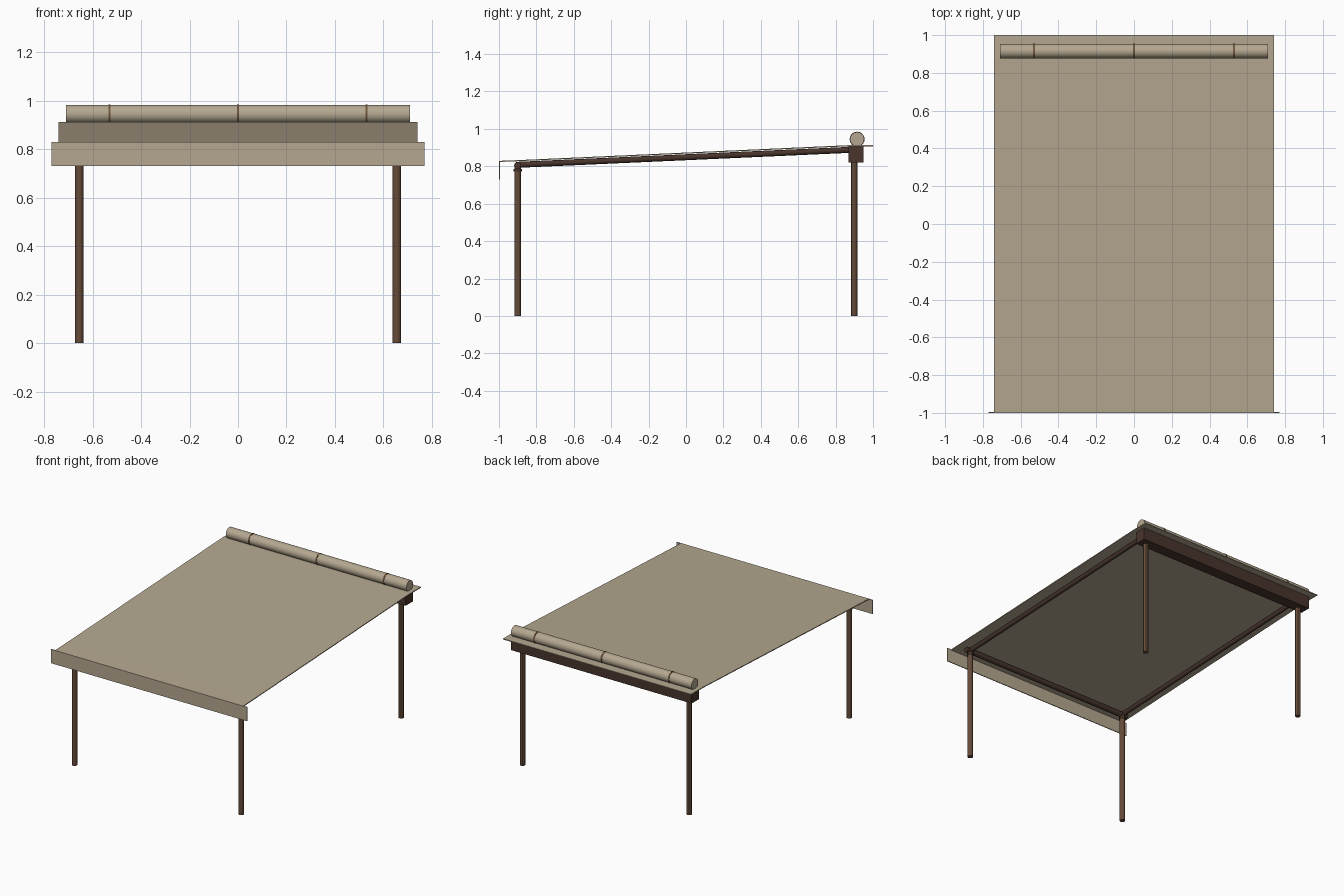
import bpy
from mathutils import Vector

if "Cube" in bpy.data.objects:
    bpy.data.objects.remove(bpy.data.objects["Cube"])


def material(name, rgb):
    m = bpy.data.materials.new(name)
    m.diffuse_color = (*rgb, 1)
    m.use_nodes = True
    m.node_tree.nodes["Principled BSDF"].inputs["Base Color"].default_value = m.diffuse_color
    return m


cloth = material("canvas", (0.46, 0.39, 0.28))
wood = material("pole_wood", (0.13, 0.07, 0.04))
dark = material("dark_wood", (0.065, 0.035, 0.025))
strap = material("strap_leather", (0.16, 0.09, 0.045))


def rod(name, a, b, r, mat, sides=12):
    a, b = Vector(a), Vector(b)
    d = b - a
    bpy.ops.mesh.primitive_cylinder_add(vertices=sides, radius=r, depth=d.length, location=(a + b) / 2)
    o = bpy.context.object
    o.name = name
    o.rotation_euler = d.to_track_quat('Z', 'Y').to_euler()
    o.data.materials.append(mat)
    bpy.ops.object.shade_smooth_by_angle()
    return o


def box(name, lo, hi, mat):
    lo, hi = Vector(lo), Vector(hi)
    bpy.ops.mesh.primitive_cube_add(size=1, location=(lo + hi) / 2)
    o = bpy.context.object
    o.name = name
    o.scale = hi - lo
    o.data.materials.append(mat)
    return o


# Canopy sheet: thin side profile extruded across x
T, W = 0.006, 0.74
line = [(-1, 0.829), (-0.9, 0.833), (0.87, 0.913), (1, 0.913)]
profile = line + [(y, z - T) for y, z in reversed(line)]
n = len(profile)
verts = [(x, y, z) for x in (-W, W) for y, z in profile]
faces = [(i, (i + 1) % n, n + (i + 1) % n, n + i) for i in range(n)]
for i in range(3):
    cap = (i, i + 1, n - 2 - i, n - 1 - i)
    faces += [cap[::-1], tuple(n + k for k in cap)]
mesh = bpy.data.meshes.new("canopy_sheet")
mesh.from_pydata(verts, [], [f[::-1] for f in faces])
mesh.materials.append(cloth)
canopy = bpy.data.objects.new("canopy_sheet", mesh)
bpy.context.collection.objects.link(canopy)
bpy.context.view_layer.objects.active = canopy
bpy.ops.object.mode_set(mode='EDIT')
bpy.ops.mesh.select_all(action='SELECT')
bpy.ops.mesh.normals_make_consistent(inside=False)
bpy.ops.object.mode_set(mode='OBJECT')

# Hanging front valance
box("front_valance", (-0.77, -1, 0.73), (0.77, -0.994, 0.829), cloth)

# Posts, sloping side rails and joint lashings
for side, s in (("left", -1), ("right", 1)):
    x = 0.655 * s
    rod(f"front_post_{side}", (x, -0.9, 0), (x, -0.9, 0.81), 0.018, wood)
    rod(f"back_post_{side}", (x, 0.9, 0), (x, 0.9, 0.83), 0.018, wood)
    rod(f"side_rail_{side}", (x, -0.9, 0.808), (x, 0.9, 0.889), 0.016, dark)
    rod(f"front_lashing_{side}", (x, -0.9, 0.772), (x, -0.9, 0.786), 0.022, dark)

# Cross members
rod("front_rail", (-0.69, -0.9, 0.805), (0.69, -0.9, 0.805), 0.019, dark)
box("back_beam", (-0.71, 0.87, 0.82), (0.71, 0.95, 0.907), dark)

# Rolled canvas tied with straps
Y, Z, R = 0.915, 0.945, 0.038
rod("canvas_roll", (-0.71, Y, Z), (0.71, Y, Z), R, cloth, 24)
for i, x in enumerate((-0.53, 0, 0.53)):
    rod(f"roll_strap_{i + 1}", (x - 0.005, Y, Z), (x + 0.005, Y, Z), R + 0.002, strap, 24)
